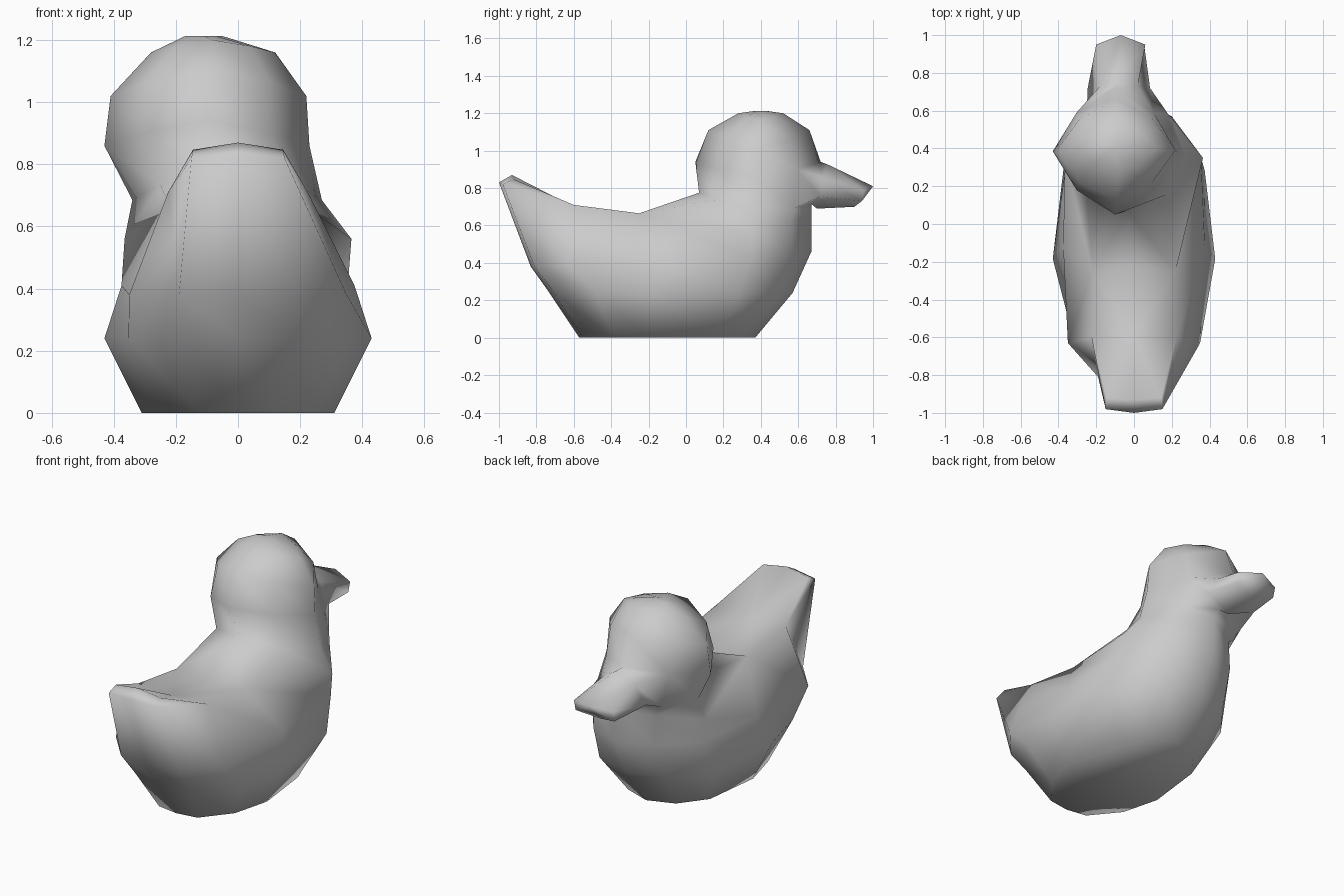
import bpy
import bmesh
from math import sin, cos, pi

cube = bpy.data.objects.get("Cube")
if cube:
    bpy.data.objects.remove(cube, do_unlink=True)

grey = bpy.data.materials.new("plain_grey")
grey.use_nodes = True
colour = (0.6, 0.6, 0.6, 1.0)
grey.diffuse_color = colour
grey.node_tree.nodes["Principled BSDF"].inputs["Base Color"].default_value = colour

bm = bmesh.new()


def vert(x, y, z):
    return bm.verts.new((x, y, z))


def mirrored_ring(half):
    """Closed ring from a half outline running chest to tail on one side."""
    other = [(-x, y, z) for x, y, z in reversed(half[1:-1])]
    return [vert(*p) for p in half + other]


def oval_ring(cx, cy, z, rx, ry, lift, tilt=0.0, diagonal=0.87):
    """Eight-sided ring from the front; lift raises front and back, tilt the front only."""
    ring = []
    for k in range(8):
        a = k * pi / 4
        r = diagonal if k % 2 else 1
        height = z + lift * cos(2 * a) + tilt * cos(a)
        ring.append(vert(cx + r * rx * sin(a), cy + r * ry * cos(a), height))
    return ring


def bridge(lower, upper, skip=()):
    count = len(lower)
    for i in range(count):
        if i not in skip:
            j = (i + 1) % count
            bm.faces.new((lower[i], lower[j], upper[j], upper[i]))


# Hull: one plan outline (fraction of length, fraction of width), scaled per level
plan = [(1, 0), (0.94, 0.5), (0.78, 0.87), (0.42, 1), (0.19, 0.82), (0.02, 0.4), (0, 0)]
levels = [(0.0, -0.57, 0.37, 0.31), (0.24, -0.73, 0.57, 0.43)]
hull = []
for z, back, front, width in levels:
    outline = [(w * width, back + t * (front - back), z) for t, w in plan]
    hull.append(mirrored_ring(outline))

# Flank, fullest towards the rear
hull.append(mirrored_ring([
    (0, 0.67, 0.46), (0.2, 0.57, 0.45), (0.355, 0.35, 0.43), (0.375, -0.12, 0.41),
    (0.35, -0.63, 0.38), (0.19, -0.81, 0.38), (0, -0.83, 0.38)]))

# Rim of the hull, sweeping up to the tail
rim = mirrored_ring([
    (0, 0.67, 0.65), (0.2, 0.56, 0.62), (0.365, 0.35, 0.56), (0.22, -0.25, 0.665),
    (0.225, -0.6, 0.71), (0.15, -0.98, 0.82), (0, -1, 0.83)])
hull.append(rim)
bm.faces.new(hull[0])
for lower, upper in zip(hull, hull[1:]):
    bridge(lower, upper)

# Neck and head
head = [
    oval_ring(-0.035, 0.37, 0.715, 0.305, 0.3, 0.03, -0.03, 1),
    oval_ring(-0.1, 0.385, 0.9, 0.33, 0.335, 0.04),
    oval_ring(-0.095, 0.39, 1.065, 0.315, 0.27, 0.045),
    oval_ring(-0.08, 0.4, 1.18, 0.2, 0.12, 0.02),
    oval_ring(-0.11, 0.4, 1.213, 0.06, 0.03, 0),
]
neck = head[0]
bridge(neck, head[1], skip=(0, 7))
for lower, upper in zip(head[1:], head[2:]):
    bridge(lower, upper)
bm.faces.new(head[-1])

# Back and tail top, joining the rim to the neck on both sides
saddle = vert(0, -0.22, 0.645)
rump = vert(0, -0.6, 0.7)
tail_top = vert(0, -0.93, 0.87)
for side in (1, -1):
    r = [rim[side * i] for i in range(7)]
    n = [neck[side * i] for i in range(5)]
    corner = vert(side * 0.145, -0.92, 0.847)
    for i in range(3):
        bm.faces.new((r[i], r[i + 1], n[i + 1], n[i]))
    bm.faces.new((r[3], saddle, n[4], n[3]))
    bm.faces.new((r[3], r[4], rump, saddle))
    bm.faces.new((r[4], r[5], corner, rump))
    bm.faces.new((r[5], r[6], tail_top, corner))
    bm.faces.new((rump, corner, tail_top))


# Bill, drawn out of the opening in the face
def bill_ring(top, upper, lower, bottom, cx):
    """Six-sided ring; top and bottom are (y, z), the sides (half width, y, z)."""
    (wu, yu, zu), (wl, yl, zl) = upper, lower
    points = [(cx, *top), (cx + wu, yu, zu), (cx + wl, yl, zl),
              (cx, *bottom), (cx - wl, yl, zl), (cx - wu, yu, zu)]
    return [vert(*p) for p in points]


face = head[1]
bill = [
    [face[0], face[1], neck[1], neck[0], neck[7], face[7]],
    bill_ring((0.76, 0.925), (0.1, 0.73, 0.86), (0.165, 0.72, 0.755), (0.7, 0.69), -0.08),
    bill_ring((1.0, 0.81), (0.13, 0.95, 0.79), (0.125, 0.94, 0.73), (0.9, 0.7), -0.07),
]
for base, tip in zip(bill, bill[1:]):
    bridge(base, tip)
tip = bill[-1]
bm.faces.new((tip[0], tip[1], tip[2], tip[3]))
bm.faces.new((tip[0], tip[3], tip[4], tip[5]))

# Finished bird
bmesh.ops.recalc_face_normals(bm, faces=bm.faces)
for f in bm.faces:
    f.smooth = True
mesh = bpy.data.meshes.new("bird_body")
bm.to_mesh(mesh)
bm.free()
mesh.materials.append(grey)
bird = bpy.data.objects.new("bird_body", mesh)
bpy.context.collection.objects.link(bird)
